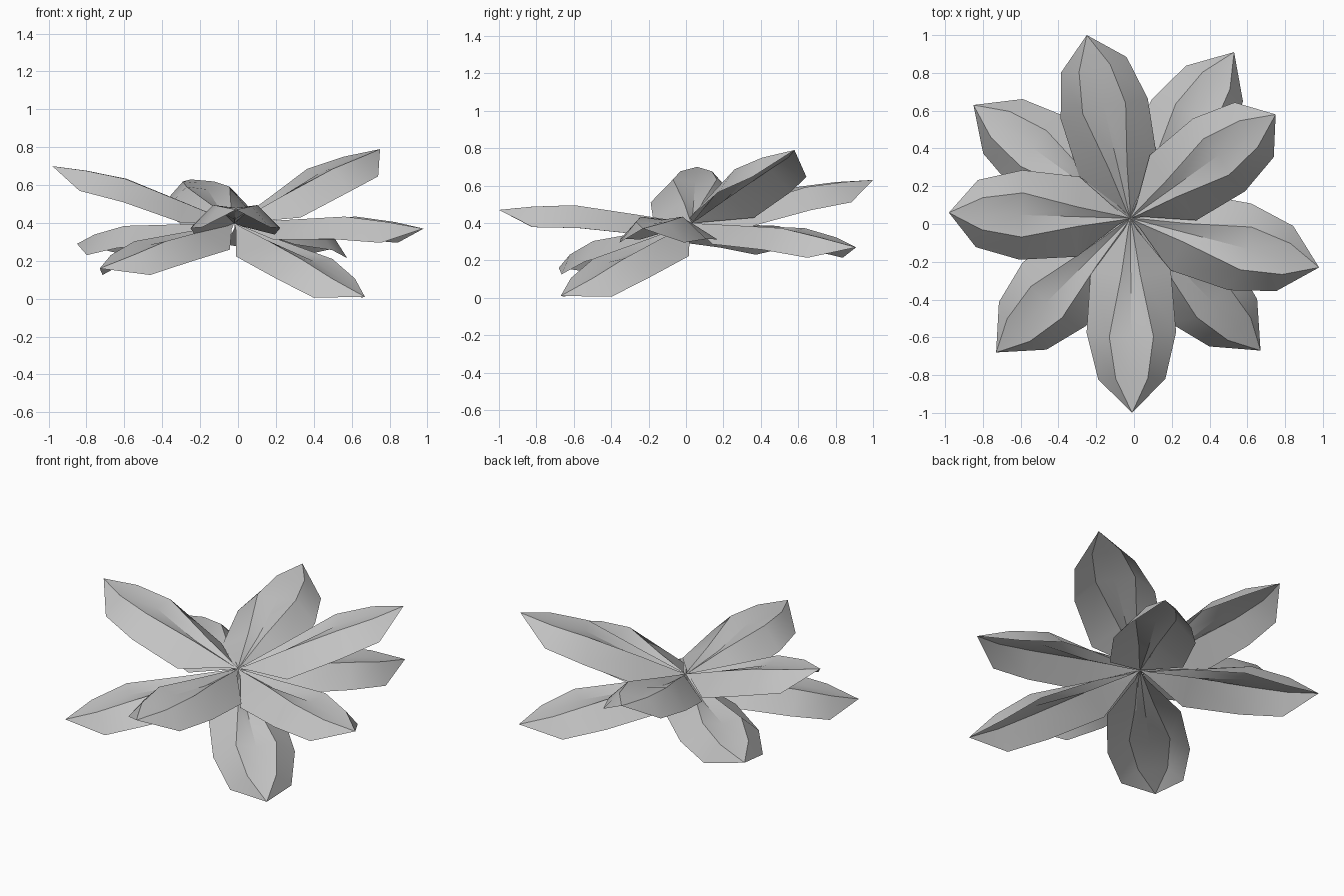
import bpy
import bmesh
from mathutils import Vector

if "Cube" in bpy.data.objects:
    bpy.data.objects.remove(bpy.data.objects["Cube"])

# One flat grey for the whole plant
grey = bpy.data.materials.new("leaf_grey")
grey.diffuse_color = (0.55, 0.55, 0.55, 1)
grey.use_nodes = True
grey.node_tree.nodes["Principled BSDF"].inputs["Base Color"].default_value = grey.diffuse_color

CENTRE = Vector((-0.02, 0.03, 0.40))

# Half leaf cross-sections from stem to shoulder: (along, sideways, up)
# for the midrib, the crease and the drooping outer edge
ROWS = [
    ((0.06, 0.0, -0.005), (0.06, 0.012, 0.004), (0.06, 0.035, -0.02)),
    ((0.33, 0.0, -0.005), (0.30, 0.050, 0.025), (0.27, 0.212, -0.080)),
    ((0.64, 0.0, 0.035), (0.63, 0.117, 0.052), (0.60, 0.237, -0.068)),
    ((0.85, 0.0, 0.022), (0.85, 0.085, 0.030), (0.845, 0.178, -0.080)),
]

# Leaf tips around the rosette
TIPS = [
    (-0.25, 1.00, 0.63), (0.53, 0.91, 0.27), (0.75, 0.58, 0.79),
    (0.98, -0.23, 0.37), (0.67, -0.67, 0.01), (-0.01, -1.00, 0.47),
    (-0.73, -0.68, 0.16), (-0.98, 0.06, 0.70), (-0.85, 0.63, 0.29),
]


def make_leaf(name, tip):
    # Leaf frame: along to the tip, side level with the ground
    along = Vector(tip) - CENTRE
    length = along.length
    along.normalize()
    side = Vector((0, 0, 1)).cross(along).normalized()
    up = along.cross(side)

    bm = bmesh.new()

    def point(a, s, u):
        return bm.verts.new(CENTRE + along * a * length / 1.03 + side * s + up * u)

    base, end = point(0, 0, 0), point(1.03, 0, 0)
    rows = []
    for mid, crease, edge in ROWS:
        half = [edge, crease]
        right = [point(a, -s, u) for a, s, u in half]
        left = [point(a, s, u) for a, s, u in reversed(half)]
        rows.append(right + [point(*mid)] + left)

    # Fan at the stem, strips along the blade, fan at the tip
    for i in range(4):
        bm.faces.new((base, rows[0][i], rows[0][i + 1]))
        for r0, r1 in zip(rows, rows[1:]):
            bm.faces.new((r0[i], r1[i], r1[i + 1], r0[i + 1]))
        bm.faces.new((rows[-1][i], end, rows[-1][i + 1]))
    bm.normal_update()
    if sum((f.normal.dot(up) for f in bm.faces)) < 0:
        bmesh.ops.reverse_faces(bm, faces=bm.faces[:])

    mesh = bpy.data.meshes.new(name)
    bm.to_mesh(mesh)
    bm.free()
    mesh.materials.append(grey)
    leaf = bpy.data.objects.new(name, mesh)
    bpy.context.collection.objects.link(leaf)
    return leaf


leaves = [make_leaf(f"leaf_{i + 1}", tip) for i, tip in enumerate(TIPS)]

# Smooth blades with sharp creases
for leaf in leaves:
    leaf.select_set(True)
bpy.context.view_layer.objects.active = leaves[0]
bpy.ops.object.shade_smooth_by_angle(angle=0.5236)
